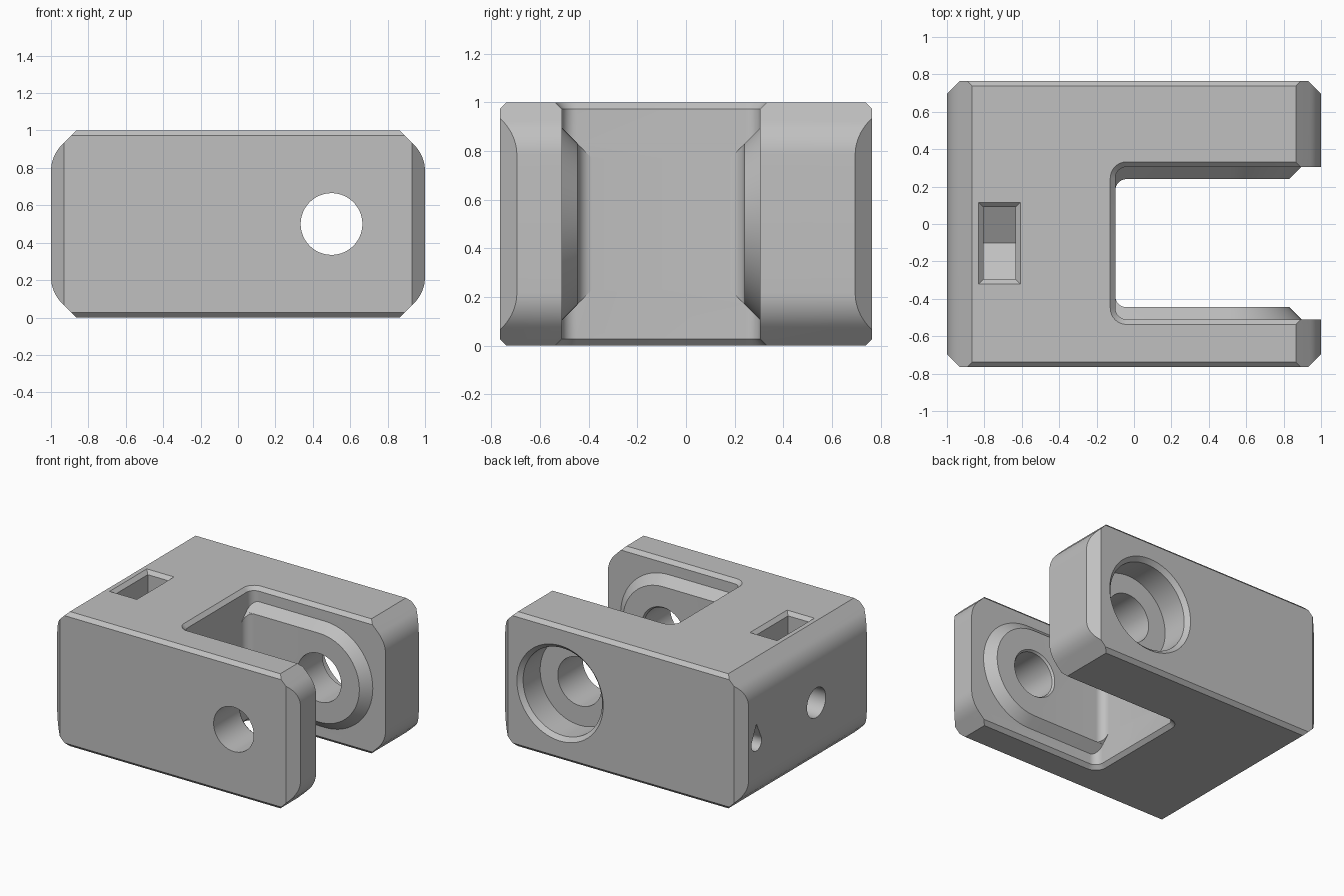
import bpy, bmesh, math

if "Cube" in bpy.data.objects:
    bpy.data.objects.remove(bpy.data.objects["Cube"])

grey = bpy.data.materials.new("grey_plastic")
grey.diffuse_color = (0.53, 0.53, 0.53, 1)
grey.use_nodes = True
grey.node_tree.nodes["Principled BSDF"].inputs["Base Color"].default_value = grey.diffuse_color


def loft(name, rings):
    """Closed solid through a list of equal-length 3D rings."""
    bm = bmesh.new()
    vs = [[bm.verts.new(p) for p in r] for r in rings]
    n = len(vs[0])
    for a, b in zip(vs, vs[1:]):
        for i in range(n):
            j = (i + 1) % n
            bm.faces.new((a[i], a[j], b[j], b[i]))
    bm.faces.new(vs[0][::-1])
    bm.faces.new(vs[-1])
    bmesh.ops.recalc_face_normals(bm, faces=bm.faces)
    me = bpy.data.meshes.new(name)
    bm.to_mesh(me)
    bm.free()
    me.materials.append(grey)
    ob = bpy.data.objects.new(name, me)
    bpy.context.collection.objects.link(ob)
    return ob


def prism(name, pts, axis, lo, hi):
    """Extrude a 2D outline along x (y,z), y (x,z) or z (x,y)."""
    put = {"x": lambda p, t: (t, p[0], p[1]),
           "y": lambda p, t: (p[0], t, p[1]),
           "z": lambda p, t: (p[0], p[1], t)}[axis]
    return loft(name, [[put(p, t) for p in pts] for t in (lo, hi)])


def arc(cx, cy, r, a0, a1, n):
    return [(cx + r * math.cos(math.radians(a0 + (a1 - a0) * i / n)),
             cy + r * math.sin(math.radians(a0 + (a1 - a0) * i / n))) for i in range(n + 1)]


def combine(target, op, tool):
    m = target.modifiers.new("join", "BOOLEAN")
    m.operation, m.solver, m.object = op, "EXACT", tool
    bpy.context.view_layer.objects.active = target
    bpy.ops.object.modifier_apply(modifier=m.name)
    bpy.data.objects.remove(tool)


def chamfer_box(u, v0, v1, c):
    return [(-u + c, v0), (u - c, v0), (u, v0 + c), (u, v1 - c),
            (u - c, v1), (-u + c, v1), (-u, v1 - c), (-u, v0 + c)]


def turned(name, steps, cx=0.5, cz=0.5, n=64):
    """Round solid along y from (y, radius) steps."""
    return loft(name, [[(x, y, z) for x, z in arc(cx, cz, r, 0, 360, n)[:-1]] for y, r in steps])


# Block: side profile with chamfers blending into the ends
C, R = 0.135, 0.2
tip = 0.5 - C - R * math.tan(math.pi / 8)
quarter = arc(1 - R, tip, R, 0, 45, 10) + [(1 - C, 0.5)]
prof = ([(x, 0.5 + z) for x, z in quarter] + [(-x, 0.5 + z) for x, z in quarter[::-1]]
        + [(-x, 0.5 - z) for x, z in quarter] + [(x, 0.5 - z) for x, z in quarter[::-1]])
W = 0.765
body = prism("clevis_block", prof, "y", -1, 1)
combine(body, "INTERSECT", prism("plan", chamfer_box(1, -W, W, 0.07), "z", -0.5, 1.5))
combine(body, "INTERSECT", prism("section", chamfer_box(W, 0, 1, 0.027), "x", -1.5, 1.5))

# Slot with chamfered rims
MID, HALF, BACK = -0.1025, 0.4075, -0.10


def slot(d):
    r, h, b = 0.06 + d, HALF + d, BACK - d
    return ([(1.3, MID + h)] + arc(b + r, MID + h - r, r, 90, 180, 8)
            + arc(b + r, MID - h + r, r, 180, 270, 8) + [(1.3, MID - h)])


combine(body, "DIFFERENCE", loft("slot", [[(x, y, z) for x, y in slot(d)] for z, d in
        ((-0.05, 0.077), (0.027, 0), (0.973, 0), (1.05, 0.077))]))

# Raised pads on both jaws, filleted into the back wall
PAD = 0.065
for s in (1, -1):
    def ring(d, r):
        pts = [(BACK - 0.15, 0.5 - r)] + arc(0.5, 0.5, r, -90, 90, 32) + [(BACK - 0.15, 0.5 + r)]
        return [(x, MID + s * (HALF - d), z) for x, z in pts]
    combine(body, "UNION", loft("pad", [ring(-0.06, 0.395), ring(0, 0.395), ring(PAD, 0.33)]))
    f = 0.06
    sec = [(BACK - 0.05, PAD - 0.02), (BACK - 0.05, PAD + f)]
    sec += [(x, PAD + f - y) for x, y in arc(BACK + f, 0, f, 180, 90, 8)]
    sec += [(BACK + f, PAD - 0.02)]
    ends = [[(x, MID + s * (HALF - d), 0.5 + k * (0.395 - d - 0.001)) for x, d in sec] for k in (-1, 1)]
    combine(body, "UNION", loft("pad_fillet", ends))

# Pivot holes, with a head recess on the back jaw
combine(body, "DIFFERENCE", turned("front_hole", ((-0.9, 0.165), (-0.46, 0.165), (-0.44, 0.18), (-0.3, 0.18))))
combine(body, "DIFFERENCE", turned("back_hole", ((0.1, 0.18), (0.535, 0.18), (0.535, 0.325),
        (0.735, 0.325), (0.765, 0.355), (0.9, 0.355))))

# Nut pocket: hexagonal floor, open top with chamfered rim
a = 0.1925
hexa = [(MID - a, 1.1), (MID - a, 0.5 - a / math.sqrt(3)), (MID, 0.5 - 2 * a / math.sqrt(3)),
        (MID + a, 0.5 - a / math.sqrt(3)), (MID + a, 1.1)]
combine(body, "DIFFERENCE", prism("nut_pocket", hexa, "x", -0.805, -0.633))


def rim(z, d):
    x, y = 0.086 + d, a + d
    return [(-0.719 + i * x, MID + j * y, z) for i, j in ((-1, -1), (1, -1), (1, 1), (-1, 1))]


combine(body, "DIFFERENCE", loft("pocket_rim", [rim(0.974, 0), rim(1.05, 0.076)]))

# Screw hole and teardrop hole in the closed end
combine(body, "DIFFERENCE", prism("screw_hole", arc(MID, 0.5, 0.11, 0, 360, 40)[:-1], "x", -1.2, -0.7))
drop = arc(0.6, 0.47, 0.06, 150, 390, 20) + [(0.6, 0.61)]
combine(body, "DIFFERENCE", prism("drop_hole", drop, "x", -1.2, -0.4))

body.select_set(True)
bpy.context.view_layer.objects.active = body
bpy.ops.object.shade_smooth_by_angle(angle=math.radians(25))
